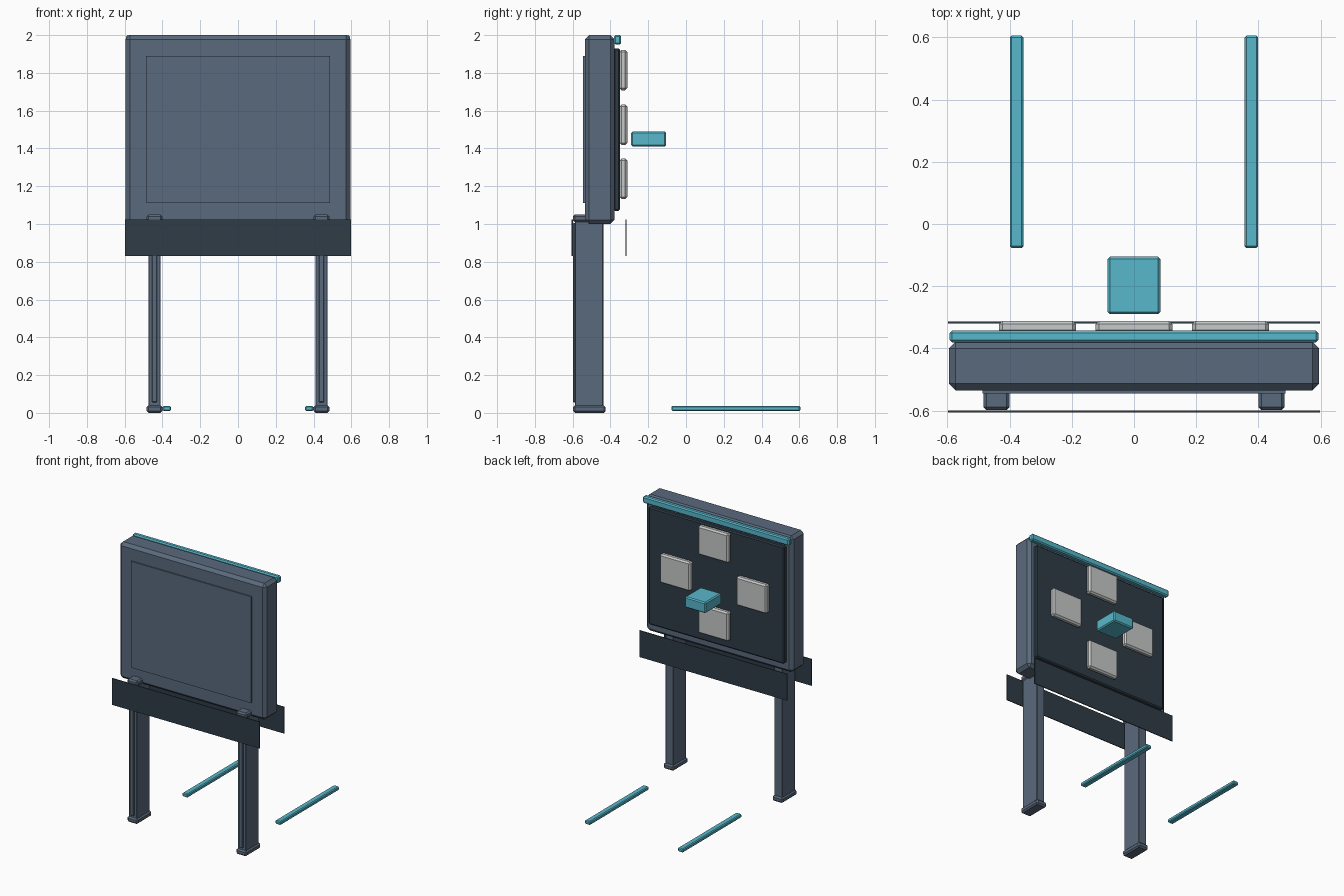
import bpy
import bmesh
from mathutils import Vector

old = bpy.data.objects.get("Cube")
if old:
    bpy.data.objects.remove(old, do_unlink=True)


def material(name, r, g, b):
    mat = bpy.data.materials.new(name)
    mat.use_nodes = True
    mat.diffuse_color = (r, g, b, 1)
    mat.node_tree.nodes["Principled BSDF"].inputs["Base Color"].default_value = (r, g, b, 1)
    return mat


slate = material("slate_blue", 0.102, 0.143, 0.202)
dark = material("dark_slate", 0.028, 0.045, 0.062)
teal = material("teal", 0.097, 0.475, 0.595)
pale = material("pale_grey", 0.57, 0.59, 0.59)


def box(name, x, y, z, mat, chamfer=0.0):
    """Box spanning the given (min, max) ranges, with chamfered edges."""
    low, high = Vector((x[0], y[0], z[0])), Vector((x[1], y[1], z[1]))
    mesh = bpy.data.meshes.new(name)
    bm = bmesh.new()
    bmesh.ops.create_cube(bm, size=1)
    bmesh.ops.scale(bm, vec=high - low, verts=bm.verts)
    bmesh.ops.translate(bm, vec=(low + high) / 2, verts=bm.verts)
    if chamfer:
        bmesh.ops.bevel(bm, geom=bm.edges[:], offset=chamfer, segments=1,
                        profile=0.5, affect='EDGES')
    bm.to_mesh(mesh)
    bm.free()
    mesh.materials.append(mat)
    obj = bpy.data.objects.new(name, mesh)
    bpy.context.collection.objects.link(obj)
    return obj


def around(centre, half):
    return (centre - half, centre + half)


# Cabinet with its raised front plate and dark back panel
box("cabinet", around(0, 0.595), (-0.535, -0.378), (1.0, 2.0), slate, 0.022)
box("front_plate", around(0, 0.487), (-0.545, -0.53), (1.11, 1.89), slate)
box("back_panel", around(0, 0.55), (-0.385, -0.35), (1.07, 1.93), dark, 0.008)
box("top_rail", around(0, 0.593), (-0.38, -0.343), (1.95, 2.0), teal, 0.008)

# Four pads in a diamond
pads = {"top": (0, 1.815), "bottom": (0, 1.24), "left": (0.31, 1.525), "right": (-0.31, 1.525)}
for side, (px, pz) in pads.items():
    box(side + "_pad", around(px, 0.124), (-0.352, -0.311), around(pz, 0.107), pale, 0.011)

# Floating block behind the panel
box("floating_block", around(0, 0.085), (-0.29, -0.105), (1.41, 1.49), teal, 0.008)

# Thin skirts in front and behind
box("front_skirt", around(0, 0.598), (-0.605, -0.599), (0.83, 1.025), dark)
box("back_skirt", around(0, 0.598), (-0.32, -0.314), (0.83, 1.025), dark)

# Legs and floor bars on both sides
for side, s in (("left", 1), ("right", -1)):
    cx = s * 0.442
    box(side + "_leg", around(cx, 0.033), (-0.588, -0.438), (0.02, 1.03), slate, 0.004)
    box(side + "_leg_strip", around(cx, 0.014), (-0.598, -0.58), (0.055, 1.005), slate, 0.004)
    box(side + "_foot", around(cx, 0.042), (-0.598, -0.425), (0.0, 0.04), slate, 0.01)
    box(side + "_leg_cap", around(cx, 0.042), (-0.598, -0.425), (1.01, 1.05), slate, 0.01)
    box(side + "_floor_bar", around(s * 0.377, 0.022), (-0.077, 0.605), (0.01, 0.037), teal, 0.006)
